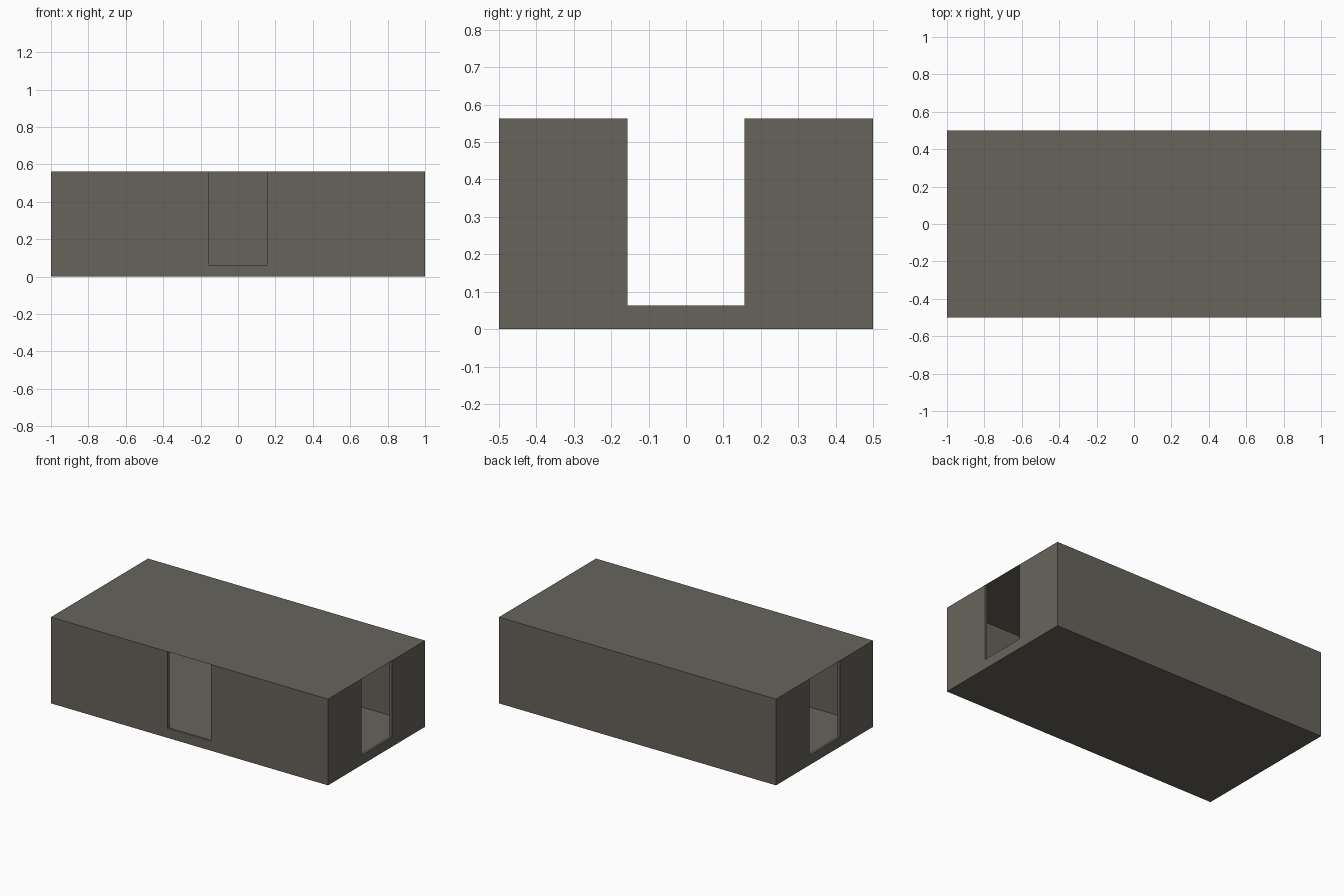
import bpy
import bmesh
from mathutils import Matrix, Vector

if "Cube" in bpy.data.objects:
    bpy.data.objects.remove(bpy.data.objects["Cube"])

H = 0.5625      # overall height
T = 0.0156      # wall and floor thickness
DOOR = 0.157    # half width of a doorway
SILL = 0.0625   # doorway sill height

stone = bpy.data.materials.new("grey_stone")
stone.diffuse_color = (0.136, 0.127, 0.107, 1)
stone.use_nodes = True
stone.node_tree.nodes["Principled BSDF"].inputs["Base Color"].default_value = stone.diffuse_color


def box(name, lo, hi):
    """Box between two corners."""
    lo, hi = Vector(lo), Vector(hi)
    bm = bmesh.new()
    bmesh.ops.create_cube(bm, size=1, matrix=Matrix.Translation((lo + hi) / 2)
                          @ Matrix.Diagonal((hi - lo).to_4d()))
    me = bpy.data.meshes.new(name)
    bm.to_mesh(me)
    bm.free()
    me.materials.append(stone)
    ob = bpy.data.objects.new(name, me)
    bpy.context.collection.objects.link(ob)
    return ob


# Thin-walled shell: hollow room with doorways in the front and both ends
shell = box("room_walls", (-1, -0.5, 0), (1, 0.5, H))
cutters = [
    box("room_cutter", (-1 + T, -0.5 + T, T), (1 - T, 0.5 - T, 1)),
    box("end_doors_cutter", (-1.2, -DOOR, SILL), (1.2, DOOR, 1.1)),
    box("front_door_cutter", (-DOOR, -0.7, SILL), (DOOR, 0, 1.2)),
]
for c in cutters:
    mod = shell.modifiers.new(c.name, 'BOOLEAN')
    mod.operation = 'DIFFERENCE'
    mod.solver = 'EXACT'
    mod.object = c
    c.hide_render = True
bpy.context.view_layer.update()
mesh = bpy.data.meshes.new_from_object(
    shell.evaluated_get(bpy.context.evaluated_depsgraph_get()))
shell.modifiers.clear()
shell.data = mesh
for c in cutters:
    bpy.data.objects.remove(c)

# Roof: a single flat sheet closing the room
bm = bmesh.new()
bm.faces.new([bm.verts.new((x, y, H))
              for x, y in ((-1, -0.5), (1, -0.5), (1, 0.5), (-1, 0.5))])
me = bpy.data.meshes.new("roof")
bm.to_mesh(me)
bm.free()
me.materials.append(stone)
bpy.context.collection.objects.link(bpy.data.objects.new("roof", me))
